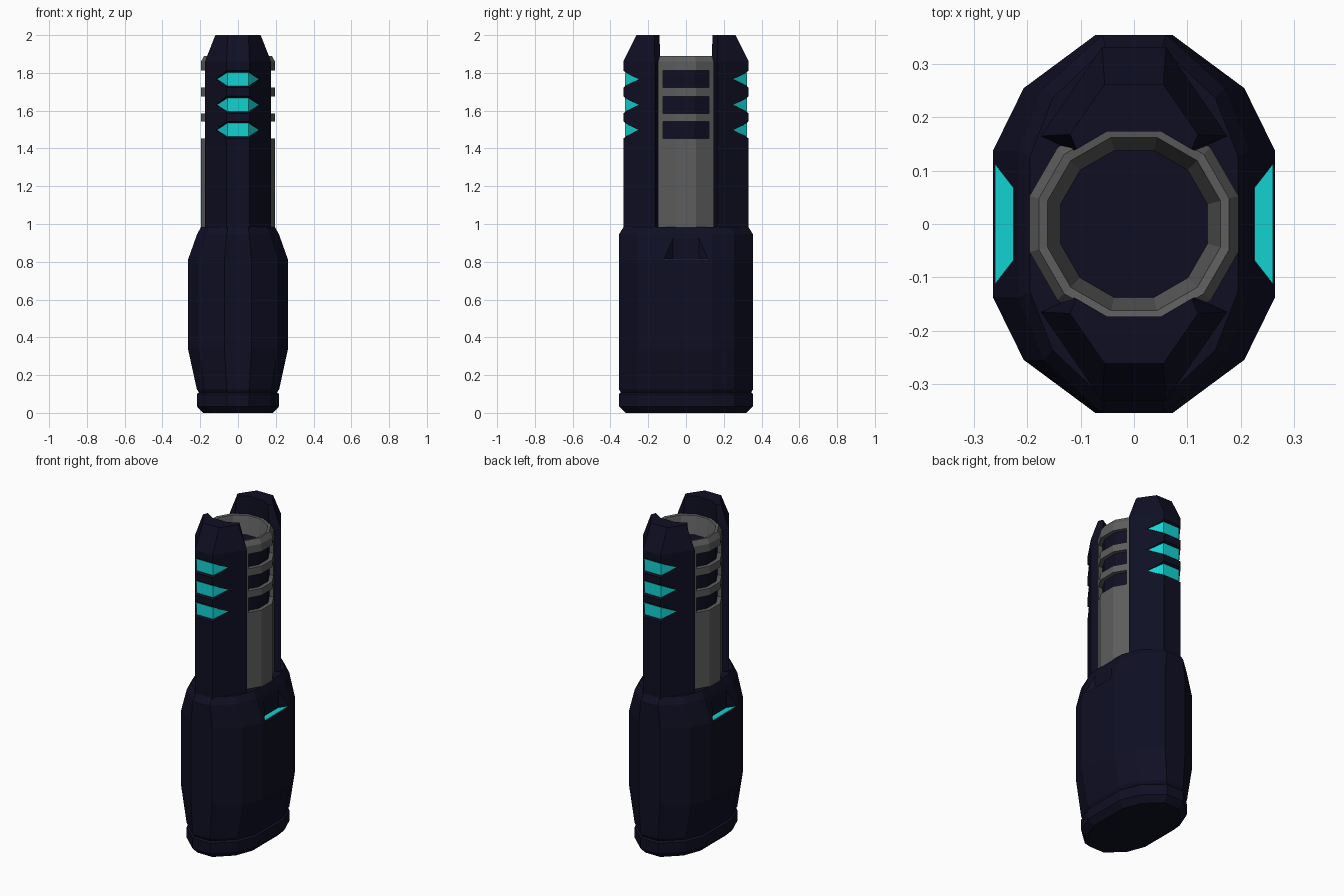
import bpy, bmesh, math

if "Cube" in bpy.data.objects:
    bpy.data.objects.remove(bpy.data.objects["Cube"])


def material(name, rgb):
    m = bpy.data.materials.new(name)
    m.diffuse_color = (*rgb, 1)
    m.use_nodes = True
    m.node_tree.nodes["Principled BSDF"].inputs["Base Color"].default_value = m.diffuse_color
    return m


navy = material("dark_navy", (0.0047, 0.0047, 0.0175))
grey = material("barrel_grey", (0.11, 0.11, 0.11))
cyan = material("glow_cyan", (0.006, 0.65, 0.65))


def make(name, verts, faces, *mats):
    bm = bmesh.new()
    vs = [bm.verts.new(v) for v in verts]
    for f in faces:
        bm.faces.new([vs[i] for i in f])
    bmesh.ops.recalc_face_normals(bm, faces=bm.faces)
    me = bpy.data.meshes.new(name)
    bm.to_mesh(me)
    bm.free()
    ob = bpy.data.objects.new(name, me)
    bpy.context.collection.objects.link(ob)
    for m in mats:
        me.materials.append(m)
    return ob


def loft(name, rings, *mats):
    """Closed solid through a stack of rings with equal point counts."""
    n = len(rings[0])
    faces = [list(range(n)), [(len(rings) - 1) * n + i for i in range(n)]]
    for r in range(len(rings) - 1):
        for i in range(n):
            j = (i + 1) % n
            faces.append([r * n + i, r * n + j, (r + 1) * n + j, (r + 1) * n + i])
    return make(name, [p for ring in rings for p in ring], faces, *mats)


def prism(name, outline, z0, z1, *mats):
    return loft(name, [[(x, y, z) for x, y in outline] for z in (z0, z1)], *mats)


def cut(target, cutters):
    bpy.context.view_layer.objects.active = target
    for c in cutters:
        mod = target.modifiers.new("cut", 'BOOLEAN')
        mod.operation = 'DIFFERENCE'
        mod.solver = 'EXACT'
        mod.object = c
        bpy.ops.object.modifier_apply(modifier=mod.name)
    for c in cutters:
        bpy.data.objects.remove(c)


# Handle body: twelve-sided oval rings (z, half width, half depth)
quarter = [(0.265, 0.137), (0.207, 0.255), (0.072, 0.355)]
oval = (quarter + [(-x, y) for x, y in reversed(quarter)]
        + [(-x, -y) for x, y in quarter] + [(x, -y) for x, y in reversed(quarter)])


def oval_ring(z, hx, hy):
    return [(x * hx / 0.265, y * hy / 0.355, z) for x, y in oval]


body = loft("handle_body", [oval_ring(*p) for p in (
    (0.105, 0.205, 0.343), (0.125, 0.218, 0.355), (0.34, 0.265, 0.355),
    (0.81, 0.265, 0.355), (0.945, 0.217, 0.355), (0.985, 0.195, 0.33))], navy)

# End cap below a narrow groove
loft("end_cap", [oval_ring(*p) for p in (
    (0, 0.185, 0.32), (0.035, 0.218, 0.355), (0.1, 0.218, 0.355),
    (0.11, 0.205, 0.343))], navy)

# Shoulder notches with glowing ledges
notches = []
for s, side in ((1, "right"), (-1, "left")):
    notches.append(prism("notch_cutter", [(s * 0.225, -0.07), (s * 0.275, -0.13),
                                          (s * 0.275, 0.13), (s * 0.225, 0.07)], 0.813, 1.1))
    prism(side + "_shoulder_light", [(s * 0.226, -0.068), (s * 0.261, -0.113),
                                     (s * 0.261, 0.113), (s * 0.226, 0.068)],
          0.81, 0.816, cyan)
cut(body, notches)

# Barrel: twelve-sided lathe with a tapered bore
lathe = [(0.95, 0.203), (1.86, 0.203), (1.89, 0.185), (1.887, 0.168), (1.78, 0.143)]
barrel = loft("barrel", [[(r * math.cos(math.radians(15 + 30 * i)),
                           r * math.sin(math.radians(15 + 30 * i)), z)
                          for i in range(12)] for z, r in lathe], grey, navy)

# Side vents wrapping around the barrel
levels = (1.498, 1.631, 1.767)
cut(barrel, [prism("vent_cutter", [(s * 0.3, -0.122), (s * 0.3, 0.122), (s * 0.128, 0.122),
                                   (s * 0.172, 0.046), (s * 0.172, -0.046), (s * 0.128, -0.122)],
                   z - 0.045, z + 0.045) for z in levels for s in (1, -1)])
for f in barrel.data.polygons:
    c, r = f.center, math.hypot(f.center.x, f.center.y)
    vent = abs(f.normal.z) < 0.1 and 0.12 < abs(c.x) and r < 0.182 and 1.44 < c.z < 1.82
    bore_floor = f.normal.z > 0.9 and r < 0.05 and 1.7 < c.z < 1.85
    f.material_index = int(vent or bore_floor)

# Front and back guard panels with three recessed lights each
half_low = [(0.06, 0.332), (0.175, 0.165), (0.115, 0.137), (0.05, 0.174)]
half_top = [(0.055, 0.262), (0.12, 0.168), (0.108, 0.14), (0.05, 0.174)]
hexagon = [(-1, 0), (-0.5, 1), (0.5, 1), (1, 0), (0.5, -1), (-0.5, -1)]


def hex_ring(s, z, width, height, y_tip, y_mid):
    return [(width * u, s * (y_tip if v == 0 else y_mid), z + height * v)
            for u, v in hexagon]


hex_faces = [(0, 1, 5), (1, 2, 4, 5), (2, 3, 4)]
for s, side in ((-1, "front"), (1, "back")):
    def panel_ring(half, z):
        full = half + [(-x, y) for x, y in reversed(half)]
        return [(x, s * y, z) for x, y in full]

    panel = loft(side + "_guard", [panel_ring(half_low, 0.95), panel_ring(half_low, 1.86),
                                   panel_ring(half_top, 2.0)], navy)
    cutters = []
    for z in levels:
        inner = hex_ring(s, z, 0.112, 0.036, 0.246, 0.320)
        outer = hex_ring(s, z, 0.130, 0.056, 0.266, 0.345)
        faces = hex_faces + [tuple(i + 6 for i in f) for f in hex_faces]
        faces += [(i, (i + 1) % 6, (i + 1) % 6 + 6, i + 6) for i in range(6)]
        cutters.append(make("light_cutter", inner + outer, faces))
        # Thin light plate sitting on the recess floor
        low = hex_ring(s, z, 0.112, 0.036, 0.243, 0.317)
        top = hex_ring(s, z, 0.112, 0.036, 0.248, 0.322)
        make(side + "_guard_light", low + top, faces, cyan)
    cut(panel, cutters)
